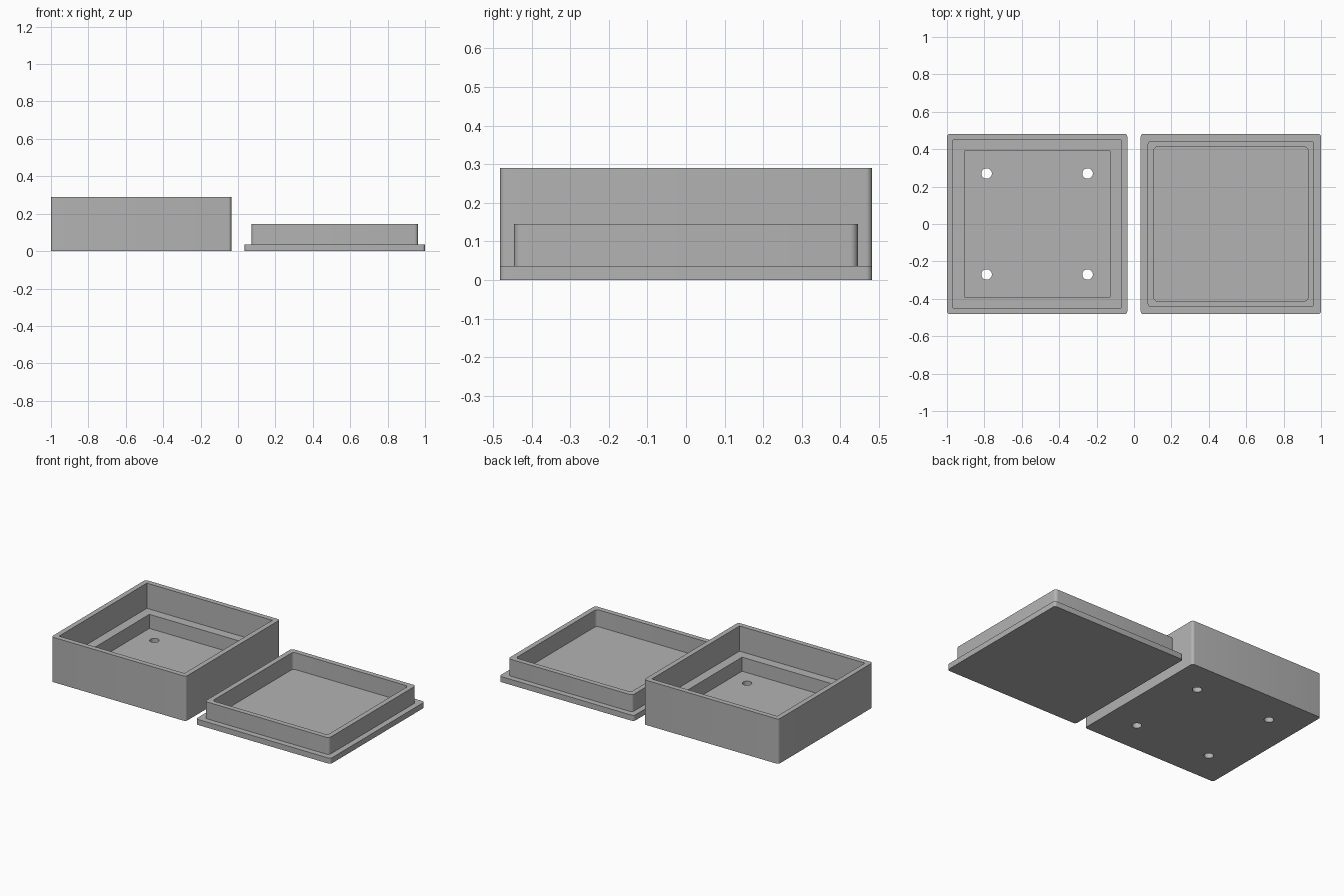
import bpy
import bmesh
from math import pi, cos, sin, radians

cube = bpy.data.objects.get("Cube")
if cube:
    bpy.data.objects.remove(cube, do_unlink=True)

# Single plain grey plastic
GREY = (0.45, 0.45, 0.45, 1)
grey = bpy.data.materials.new("grey_plastic")
grey.use_nodes = True
grey.diffuse_color = GREY
grey.node_tree.nodes["Principled BSDF"].inputs["Base Color"].default_value = GREY

ARC_STEPS = 6


def rounded_square(half, radius):
    """Outline of a square, counter-clockwise, with rounded corners."""
    points = []
    inset = half - radius
    for corner, (sx, sy) in enumerate([(1, 1), (-1, 1), (-1, -1), (1, -1)]):
        for step in range(ARC_STEPS + 1):
            a = (corner + step / ARC_STEPS) * pi / 2
            points.append((sx * inset + radius * cos(a), sy * inset + radius * sin(a)))
    return points


def make_tray(name, x, rings):
    """Closed shell through square rings (half size, height, corner radius)."""
    bm = bmesh.new()
    loops = [[bm.verts.new((px, py, z)) for px, py in rounded_square(half, radius)]
             for half, z, radius in rings]
    for low, high in zip(loops, loops[1:]):
        for i in range(len(low)):
            j = (i + 1) % len(low)
            bm.faces.new((low[i], low[j], high[j], high[i]))
    bm.faces.new(loops[0][::-1])
    bm.faces.new(loops[-1])
    bmesh.ops.remove_doubles(bm, verts=bm.verts, dist=0.0001)
    bmesh.ops.recalc_face_normals(bm, faces=bm.faces)
    mesh = bpy.data.meshes.new(name)
    bm.to_mesh(mesh)
    bm.free()
    mesh.materials.append(grey)
    obj = bpy.data.objects.new(name, mesh)
    obj.location.x = x
    bpy.context.collection.objects.link(obj)
    return obj


def activate(obj):
    bpy.ops.object.select_all(action='DESELECT')
    obj.select_set(True)
    bpy.context.view_layer.objects.active = obj


OUTER, THICK, CORNER = 0.482, 0.036, 0.016
BOX_X, LID_X = -0.518, 0.518
BOX_TOP, LEDGE, RIM_TOP = 0.29, 0.127, 0.145

# Box: outer wall, rim, inner wall, ledge, sunken floor
box = make_tray("box_base", BOX_X, [
    (OUTER, 0, CORNER), (OUTER, BOX_TOP, CORNER),
    (0.449, BOX_TOP, 0), (0.449, LEDGE, 0),
    (0.389, LEDGE, 0), (0.389, THICK, 0)])

# Lid lying upside down: plate, raised lip, inner floor
lid = make_tray("lid", LID_X, [
    (OUTER, 0, CORNER), (OUTER, THICK, CORNER),
    (0.445, THICK, 0.02), (0.445, RIM_TOP, 0.02),
    (0.412, RIM_TOP, 0.02), (0.412, THICK, 0.02)])

# Four screw holes through the box floor
for sx in (-1, 1):
    for sy in (-1, 1):
        bpy.ops.mesh.primitive_cylinder_add(
            vertices=32, radius=0.028, depth=0.1,
            location=(BOX_X + sx * 0.27, sy * 0.27, THICK / 2))
        cutter = bpy.context.object
        cutter.name = "screw_hole_cutter"
        cutter.hide_render = True
        cutter.data.materials.append(grey)
        activate(box)
        hole = box.modifiers.new("screw_hole", 'BOOLEAN')
        hole.operation = 'DIFFERENCE'
        hole.solver = 'EXACT'
        hole.object = cutter
        bpy.ops.object.modifier_apply(modifier=hole.name)
        bpy.data.objects.remove(cutter, do_unlink=True)

# Smooth rounded corners, crisp edges
for obj in (box, lid):
    activate(obj)
    bpy.ops.object.shade_smooth_by_angle(angle=radians(30))
